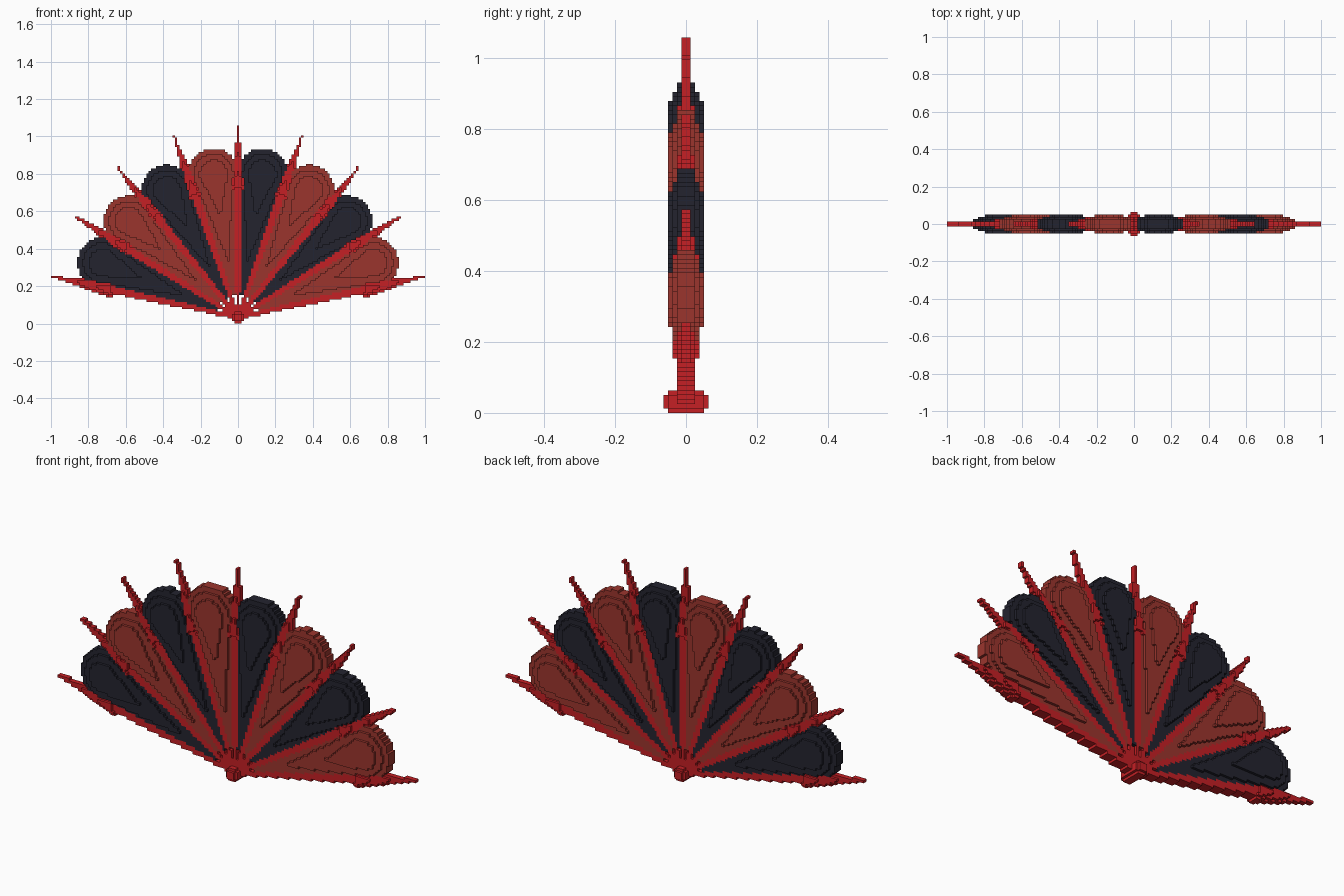
import bpy, bmesh, math

cube = bpy.data.objects.get("Cube")
if cube:
    bpy.data.objects.remove(cube, do_unlink=True)

V = 2 / 157                      # block size
PIVOT_Z = 2.5 * V
STEP = math.radians(19.4)        # angle between neighbouring ribs
LOBE = 0.78                      # distance from pivot to a lobe centre
LAYERS = ((0.135, 0.0, 2), (0.107, 0.3, 3), (0.075, 0.55, 4))  # radius, point, depth


def material(name, color):
    mat = bpy.data.materials.new(name)
    mat.use_nodes = True
    mat.diffuse_color = (*color, 1)
    mat.node_tree.nodes["Principled BSDF"].inputs["Base Color"].default_value = (*color, 1)
    return mat


bright_red = material("bright_red", (0.56, 0.014, 0.018))
brick_red = material("brick_red", (0.33, 0.036, 0.027))
charcoal = material("charcoal", (0.017, 0.017, 0.028))
PARTS = {"ribs": bright_red, "pivot_pin": bright_red,
         "red_panels": brick_red, "dark_panels": charcoal}


def in_teardrop(u, v, radius, tip):
    """Round lobe that narrows along tangents to a point nearer the pivot."""
    if (u - LOBE) ** 2 + v * v < radius ** 2:
        return True
    s = math.asin(radius / (LOBE - tip))
    return tip < u < LOBE - radius * math.sin(s) and abs(v) < (u - tip) * math.tan(s)


def along(x, z, angle):
    """Distances along and across a spoke tilted from vertical."""
    s, c = math.sin(angle), math.cos(angle)
    return x * s + z * c, x * c - z * s


def rib_depth(x, z):
    best = 0
    for n in range(-4, 5):
        u, v = along(x, z, n * STEP)
        v = abs(v)
        if 0 <= u < 0.7 and v < 0.011 + 0.013 * u:
            best = max(best, 2)
        elif 0.68 <= u < 1.03:   # pointed spike
            r = 0.041 * (1.05 - u) / 0.35
            if v < max(r, 0.007):
                best = max(best, 1, round(math.sqrt(max(r * r - v * v, 0)) / V))
    return best


def panel_depth(x, z):
    n = math.floor(math.atan2(x, z) / STEP)
    if not -4 <= n <= 3:
        return 0, None
    u, v = along(x, z, (n + 0.5) * STEP)
    depth = 0
    if u > 0.12:
        depth = max([d for r, tip, d in LAYERS if in_teardrop(u, v, r, tip)], default=0)
    return depth, "red_panels" if n % 2 else "dark_panels"


# Decide which part fills each column of blocks, and how deep it is
cells = {}
for i in range(-78, 79):
    for k in range(84):
        x, z = i * V, (k + 0.5) * V - PIVOT_Z
        a, b = abs(i), abs(k - 2)
        if a <= 2 and b <= 2 and a + b < 4:
            cells[i, k] = ("pivot_pin", 5 if a < 2 and b < 2 else 4)
            continue
        rib = rib_depth(x, z)
        panel, name = panel_depth(x, z)
        if rib and rib >= panel:
            cells[i, k] = ("ribs", rib)
        elif panel:
            cells[i, k] = (name, panel)


def build(part, mat):
    bm = bmesh.new()

    def quad(*pts):
        bm.faces.new([bm.verts.new((px * V, py * V, pz * V)) for px, py, pz in pts])

    for (i, k), (owner, d) in cells.items():
        if owner != part:
            continue
        x0, x1, z0, z1 = i - 0.5, i + 0.5, k, k + 1
        ring = [(x0, z0), (x1, z0), (x1, z1), (x0, z1)]
        quad(*[(x, -d, z) for x, z in ring])
        quad(*[(x, d, z) for x, z in reversed(ring)])
        # Walls only where the neighbouring column is shallower
        for e, (di, dk) in enumerate(((0, -1), (1, 0), (0, 1), (-1, 0))):
            m = cells.get((i + di, k + dk), ("", 0))[1]
            if m >= d:
                continue
            (px, pz), (qx, qz) = ring[e], ring[(e + 1) % 4]
            for lo, hi in ([(-d, -m), (m, d)] if m else [(-d, d)]):
                quad((px, lo, pz), (px, hi, pz), (qx, hi, qz), (qx, lo, qz))
    bmesh.ops.remove_doubles(bm, verts=bm.verts[:], dist=V * 0.01)
    mesh = bpy.data.meshes.new(part)
    bm.to_mesh(mesh)
    bm.free()
    mesh.materials.append(mat)
    bpy.context.collection.objects.link(bpy.data.objects.new(part, mesh))


for part, mat in PARTS.items():
    build(part, mat)
